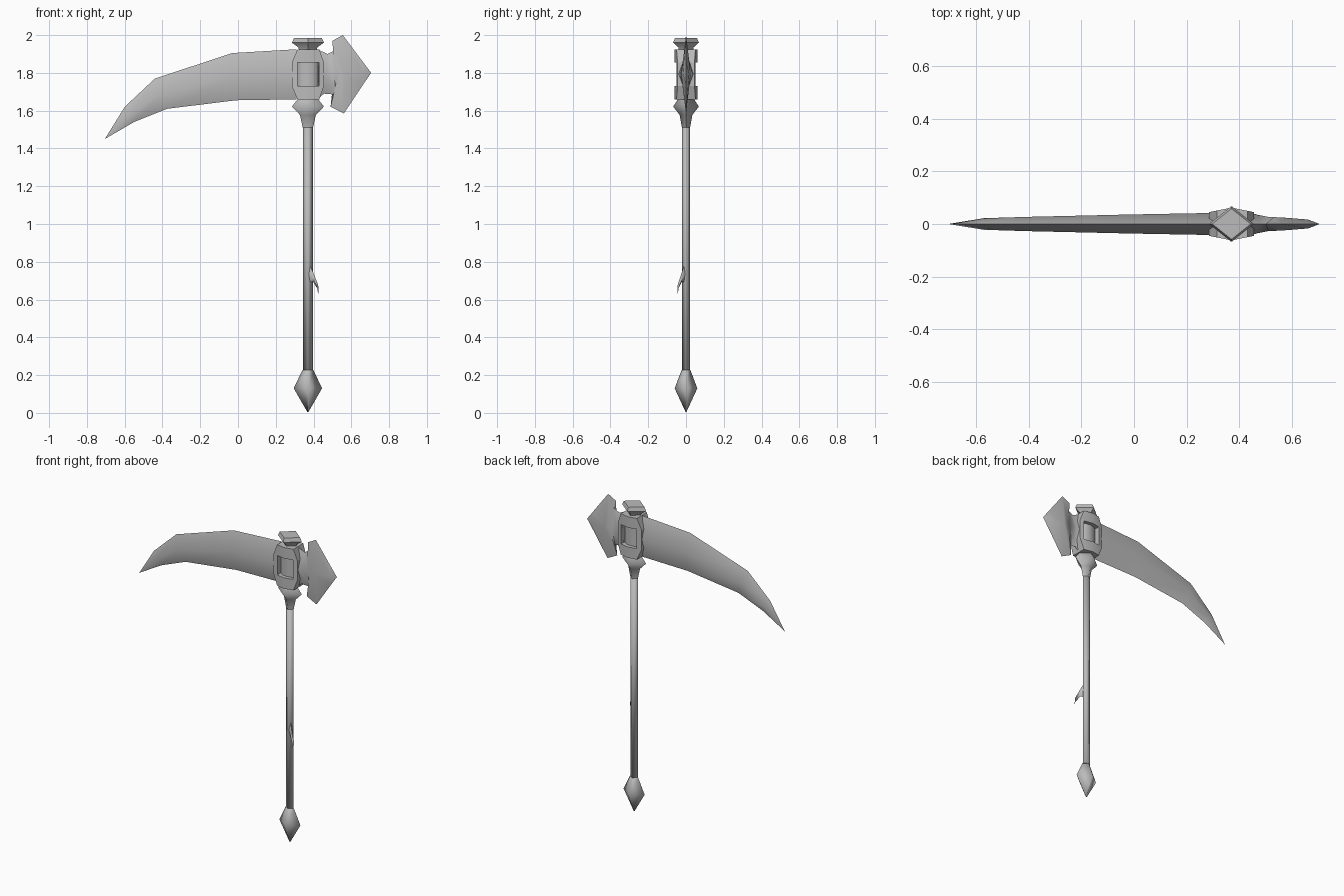
import bpy, bmesh, math

if "Cube" in bpy.data.objects:
    bpy.data.objects.remove(bpy.data.objects["Cube"], do_unlink=True)

AXIS = 0.37    # x position of the shaft
FLAT = 0.8     # depth of the diamond sections relative to their width

steel = bpy.data.materials.new("plain grey steel")
steel.use_nodes = True
steel.diffuse_color = (0.5, 0.5, 0.5, 1)
steel.node_tree.nodes["Principled BSDF"].inputs["Base Color"].default_value = (0.5, 0.5, 0.5, 1)


def finish(name, bm, angle):
    """Turn a bmesh into a named, shaded object."""
    bmesh.ops.remove_doubles(bm, verts=bm.verts, dist=1e-5)
    bmesh.ops.recalc_face_normals(bm, faces=bm.faces)
    mesh = bpy.data.meshes.new(name)
    bm.to_mesh(mesh)
    bm.free()
    mesh.materials.append(steel)
    obj = bpy.data.objects.new(name, mesh)
    bpy.context.collection.objects.link(obj)
    bpy.ops.object.select_all(action="DESELECT")
    obj.select_set(True)
    bpy.context.view_layer.objects.active = obj
    bpy.ops.object.shade_smooth_by_angle(angle=math.radians(angle))
    return obj


def skin(name, rings, angle):
    """Join closed rings of equal length and cap both ends."""
    bm = bmesh.new()
    loops = [[bm.verts.new(p) for p in ring] for ring in rings]
    n = len(loops[0])
    for a, b in zip(loops, loops[1:]):
        for i in range(n):
            j = (i + 1) % n
            bm.faces.new((a[i], a[j], b[j], b[i]))
    bm.faces.new(loops[0])
    bm.faces.new(loops[-1])
    bmesh.ops.dissolve_degenerate(bm, dist=1e-5, edges=bm.edges)
    return finish(name, bm, angle)


def spun(name, profile, angle, sides=4, flat=FLAT):
    """Stack of flattened polygon sections around the shaft axis."""
    turns = [math.tau * i / sides for i in range(sides)]
    return skin(name, [[(AXIS + r * math.cos(t), flat * r * math.sin(t), z)
                        for t in turns] for r, z in profile], angle)


def lens(name, stations):
    """Two-edged blade: x and z of each edge, then middle x and half depth."""
    rings = []
    for tx, tz, bx, bz, mx, d in stations:
        mz = (tz + bz) / 2
        rings.append([(tx, 0, tz), (mx, -d, mz), (bx, 0, bz), (mx, d, mz)])
    return skin(name, rings, 60)


def block(name, lower, upper, z0, z1):
    """Upright block whose front and back bulge towards the shaft axis."""
    def ring(xs, z):
        pts = [(x, 0.062 - 0.2 * abs(x - AXIS)) for x in xs]
        return [(x, -y, z) for x, y in pts] + [(x, y, z) for x, y in reversed(pts)]
    return skin(name, [ring(lower, z0), ring(upper, z1)], 40)


# Shaft, pommel, collar and top cap
spun("shaft", [(0.027, 0.2), (0.027, 1.54)], 110)
spun("pommel", [(0.003, 0.005), (0.075, 0.13), (0.03, 0.225), (0.026, 0.228)], 110)
spun("collar", [(0.027, 1.51), (0.042, 1.577), (0.085, 1.622), (0.05, 1.665), (0.045, 1.68)], 80)
spun("top_cap", [(0.045, 1.91), (0.05, 1.935), (0.085, 1.96), (0.073, 1.985)], 40)

# Head housing with an open window on the front and back
wide, narrow = (0.285, AXIS, 0.455), (0.315, AXIS, 0.43)
block("housing_bottom", narrow, wide, 1.66, 1.73)
block("housing_top", wide, narrow, 1.855, 1.925)
block("housing_right_cheek", (0.285, 0.316), (0.285, 0.316), 1.73, 1.855)
block("housing_left_cheek", (0.428, 0.455), (0.428, 0.455), 1.73, 1.855)
spun("window_core", [(0.06, 1.72), (0.06, 1.865)], 60, sides=12, flat=0.62)

# Long curved blade
lens("long_blade", [
    (0.31, 1.925, 0.31, 1.66, 0.30, 0.042),
    (-0.03, 1.905, -0.01, 1.655, -0.02, 0.036),
    (-0.44, 1.77, -0.375, 1.61, -0.41, 0.027),
    (-0.60, 1.62, -0.55, 1.54, -0.57, 0.022),
    (-0.705, 1.45, -0.705, 1.45, -0.705, 0)])

# Barbed spike behind the head
lens("back_spike", [
    (0.42, 1.925, 0.42, 1.66, 0.43, 0.046),
    (0.475, 1.90, 0.455, 1.69, 0.47, 0.035),
    (0.515, 1.92, 0.515, 1.685, 0.51, 0.027),
    (0.50, 1.97, 0.49, 1.62, 0.53, 0.026),
    (0.555, 2.0, 0.56, 1.585, 0.56, 0.025),
    (0.66, 1.86, 0.66, 1.735, 0.66, 0.017),
    (0.705, 1.80, 0.705, 1.80, 0.705, 0)])

# Small barb on the shaft, pointing forward and to the left
barb = []
for out, z, half, drop in [(0.005, 0.80, 0.012, 0.11), (0.035, 0.745, 0.01, 0.05),
                           (0.066, 0.685, 0.006, 0.03), (0.07, 0.635, 0.001, 0.003)]:
    x, y = AXIS + out * 0.78, -out * 0.63
    barb.append([(x, y, z), (x + half * 0.63, y + half * 0.78, z - drop / 2),
                 (x, y, z - drop), (x - half * 0.63, y - half * 0.78, z - drop / 2)])
skin("shaft_barb", barb, 60)
